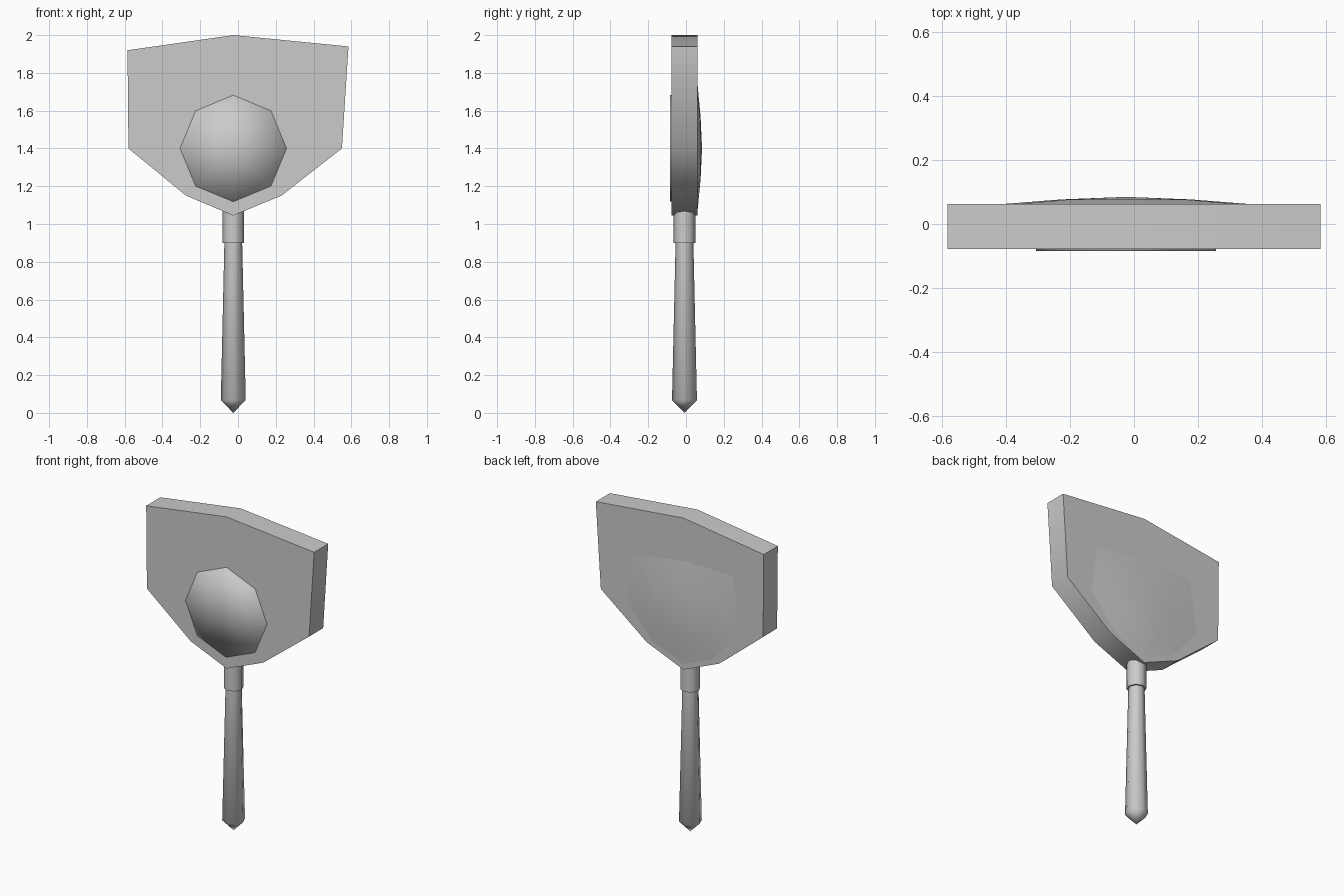
import bpy, bmesh
from math import cos, sin, pi, radians

if "Cube" in bpy.data.objects:
    bpy.data.objects.remove(bpy.data.objects["Cube"], do_unlink=True)

grey = bpy.data.materials.new("plain grey")
grey.use_nodes = True
grey.diffuse_color = (0.6, 0.6, 0.6, 1)
grey.node_tree.nodes["Principled BSDF"].inputs["Base Color"].default_value = (0.6, 0.6, 0.6, 1)

CX, CY, CZ = -0.025, -0.008, 1.4   # handle axis and boss centre
SIDES = 8


def finish(name, bm, angle):
    """Turn a bmesh into a grey object, smooth below the given angle."""
    bmesh.ops.recalc_face_normals(bm, faces=bm.faces[:])
    mesh = bpy.data.meshes.new(name)
    bm.to_mesh(mesh)
    bm.free()
    mesh.materials.append(grey)
    obj = bpy.data.objects.new(name, mesh)
    bpy.context.collection.objects.link(obj)
    bpy.ops.object.select_all(action='DESELECT')
    obj.select_set(True)
    bpy.context.view_layer.objects.active = obj
    if angle >= 180:
        bpy.ops.object.shade_smooth()
    else:
        bpy.ops.object.shade_smooth_by_angle(angle=radians(angle))
    return obj


def loft(bm, rings):
    """Join successive vertex loops with quads."""
    loops = [[bm.verts.new(p) for p in ring] for ring in rings]
    for a, b in zip(loops, loops[1:]):
        for i in range(len(a)):
            j = (i + 1) % len(a)
            bm.faces.new((a[i], a[j], b[j], b[i]))
    return loops


def fan(bm, loop, tip):
    """Close a loop with triangles meeting at a point."""
    t = bm.verts.new(tip)
    for i in range(len(loop)):
        bm.faces.new((loop[i], loop[(i + 1) % len(loop)], t))


def lathe_ring(r, z):
    return [(CX + r * cos(2 * pi * i / SIDES), CY + r * sin(2 * pi * i / SIDES), z)
            for i in range(SIDES)]


# Eight-cornered head plate
outline = [(-0.585, 1.92), (CX, 2.0), (0.585, 1.94), (0.55, 1.4),
           (0.23, 1.15), (CX, 1.045), (-0.275, 1.15), (-0.58, 1.4)]
bm = bmesh.new()
front, back = loft(bm, [[(x, y, z) for x, z in outline] for y in (-0.078, 0.062)])
bm.faces.new(front)
bm.faces.new(back)
finish("head_plate", bm, 50)

# Shallow swelling on the back of the plate
swell = [(-0.38, 1.74), (CX, 1.74), (0.34, 1.69), (0.38, 1.38),
         (0.2, 1.16), (CX, 1.07), (-0.24, 1.16), (-0.43, 1.38)]
bm = bmesh.new()
rings = [[(CX + (x - CX) * s, y, CZ + (z - CZ) * s) for x, z in swell]
         for s, y in ((1, 0.061), (0.5, 0.077))]
fan(bm, loft(bm, rings)[-1], (CX, 0.085, CZ))
finish("back_swelling", bm, 30)

# Octagonal boss on the front, softly shaded
bm = bmesh.new()
rings = [[(CX + 0.282 * cos(2 * pi * i / SIDES), y, CZ + 0.282 * sin(2 * pi * i / SIDES))
          for i in range(SIDES)] for y in (-0.07, -0.084)]
fan(bm, loft(bm, rings)[-1], (CX, -0.084, CZ))
finish("front_boss", bm, 180)

# Collar between the plate and the handle
bm = bmesh.new()
bottom, top = loft(bm, [lathe_ring(0.057, 0.9), lathe_ring(0.057, 1.1)])
bm.faces.new(bottom)
bm.faces.new(top)
finish("collar", bm, 50)

# Tapered handle with a pointed end
bm = bmesh.new()
loops = loft(bm, [lathe_ring(0.066, 0.068), lathe_ring(0.046, 0.95)])
fan(bm, loops[0], (CX, CY, 0))
bm.faces.new(loops[-1])
finish("handle", bm, 60)
